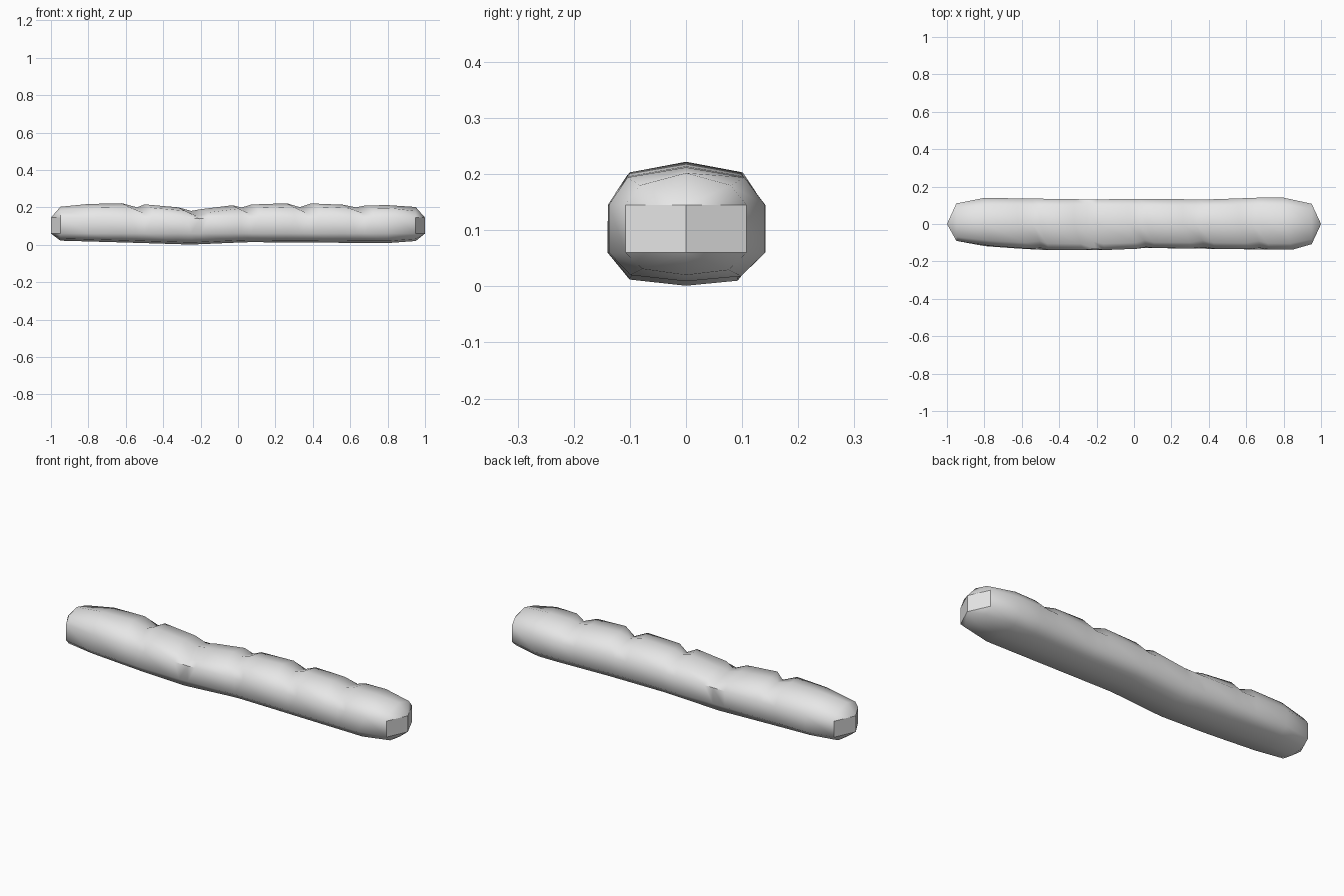
import bpy, bmesh, math

if "Cube" in bpy.data.objects:
    bpy.data.objects.remove(bpy.data.objects["Cube"], do_unlink=True)


def lerp(table, x):
    """Linear lookup in (x, value) pairs."""
    for (a, va), (b, vb) in zip(table, table[1:]):
        if x <= b:
            return va + (vb - va) * (x - a) / (b - a)
    return table[-1][1]


# Stations along the crust: position, crest height, score depth (0 to 1)
STATIONS = [(-0.95, .203, 0), (-0.8, .218, 0), (-0.62, .222, 0), (-0.54, .200, 1),
            (-0.5, .216, 0), (-0.32, .200, 0), (-0.25, .181, 1), (-0.2, .190, 0),
            (-0.03, .211, 0), (0.02, .199, 1), (0.07, .215, 0), (0.26, .222, 0),
            (0.33, .201, 1), (0.39, .221, 0), (0.56, .214, 0), (0.63, .200, 1),
            (0.68, .210, 0), (0.8, .212, 0), (0.95, .202, 0)]
BOTTOM = [(-.95, .022), (-.6, .012), (-.25, .001), (.05, .014), (.8, .009), (.95, .02)]
FRONT = [(-.95, .09), (-.78, .122), (-.5, .138), (-.22, .14), (.08, .128),
         (.5, .134), (.85, .138), (.95, .108)]
BACK = [(-.95, .11), (-.84, .14), (-.2, .131), (0, .135), (.4, .131), (.78, .145), (.95, .108)]


def ring(x, crest, cut):
    """Ten-sided cross-section, from the crest down the front and up the back."""
    f, b, low = lerp(FRONT, x), lerp(BACK, x), lerp(BOTTOM, x)
    end = abs(x) > 0.9
    shoulder = crest - (0.018 if not end else 0.022)
    slant = 0 if end else 0.035
    drop = 0.012 * cut
    return [(x, 0, crest),
            (x + slant, -f * .76 + drop, min(shoulder, .203) - drop),
            (x + slant * 1.3, -f + drop * .6, .145 - drop * .5),
            (x, -f, .06), (x, -f * .72, low + .011), (x, 0, low),
            (x, b * .7, low + .009), (x, b, .06),
            (x, b, .145), (x, b * .74, min(shoulder, .203) - drop * .4)]


# Bread loaf: skin between the stations, closed by a pointed wedge at each end
bm = bmesh.new()
rings = [[bm.verts.new(p) for p in ring(*s)] for s in STATIONS]
for r, s in zip(rings, rings[1:]):
    for i in range(10):
        j = (i + 1) % 10
        bm.faces.new((r[i], r[j], s[j], s[i]))

for r, x in ((rings[0], -1), (rings[-1], 1)):
    hi, lo = (bm.verts.new((x, 0, z)) for z in (.145, .06))
    for loop in ((hi, r[0], r[1], r[2]), (hi, r[2], r[3], lo), (lo, r[3], r[4], r[5]),
                 (lo, r[5], r[6], r[7]), (hi, lo, r[7], r[8]), (hi, r[8], r[9], r[0])):
        bm.faces.new(loop)
bmesh.ops.recalc_face_normals(bm, faces=bm.faces)

mesh = bpy.data.meshes.new("bread_loaf")
bm.to_mesh(mesh)
bm.free()
loaf = bpy.data.objects.new("bread_loaf", mesh)
bpy.context.collection.objects.link(loaf)

# Plain crust colour
crust = bpy.data.materials.new("light_grey")
crust.use_nodes = True
colour = (0.8, 0.8, 0.8, 1)
crust.diffuse_color = colour
crust.node_tree.nodes["Principled BSDF"].inputs["Base Color"].default_value = colour
mesh.materials.append(crust)

# Smooth crust with flat facets on the wedge tips
bpy.ops.object.select_all(action='DESELECT')
loaf.select_set(True)
bpy.context.view_layer.objects.active = loaf
bpy.ops.object.shade_smooth_by_angle(angle=math.radians(50))
for face in mesh.polygons:
    if abs(face.center.x) > 0.94 and abs(face.normal.z) < 0.2:
        face.use_smooth = False
